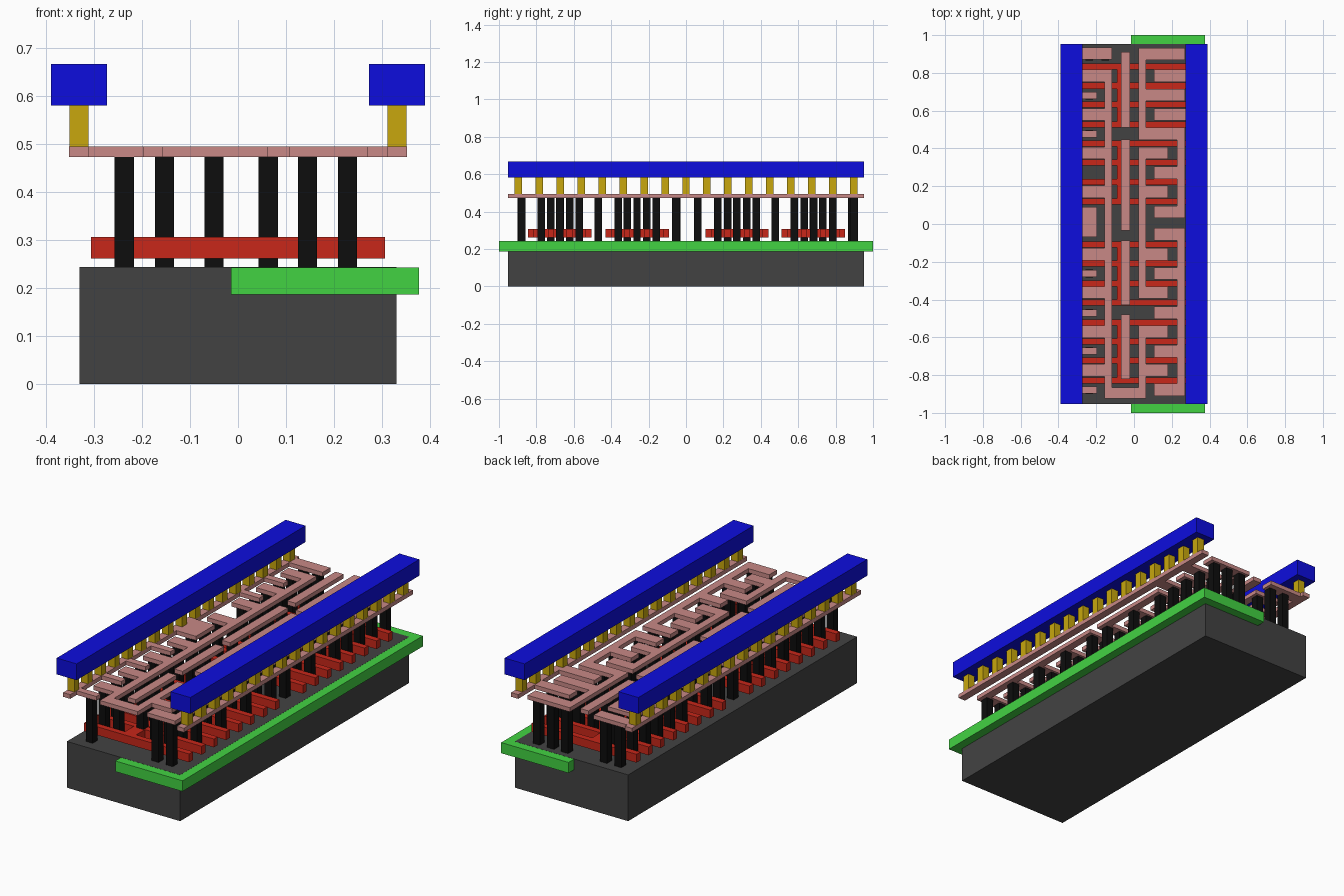
import bpy, bmesh


def material(name, rgb):
    m = bpy.data.materials.new(name)
    m.diffuse_color = (*rgb, 1)
    return m


GREY = material("dark_grey", (0.055, 0.055, 0.055))
GREEN = material("green", (0.055, 0.65, 0.055))
RED = material("red", (0.58, 0.02, 0.01))
BLACK = material("black", (0.004, 0.004, 0.004))
PINK = material("pink", (0.58, 0.25, 0.24))
YELLOW = material("yellow", (0.58, 0.39, 0.004))
BLUE = material("blue", (0.004, 0.004, 0.73))


def layer(name, rects, z0, z1, mat):
    """One object made of boxes (x0, x1, y0, y1), all between z0 and z1."""
    bm = bmesh.new()
    for x0, x1, y0, y1 in rects:
        for v in bmesh.ops.create_cube(bm, size=1)["verts"]:
            v.co.x = x0 if v.co.x < 0 else x1
            v.co.y = y0 if v.co.y < 0 else y1
            v.co.z = z0 if v.co.z < 0 else z1
    mesh = bpy.data.meshes.new(name)
    bm.to_mesh(mesh)
    bm.free()
    mesh.materials.append(mat)
    ob = bpy.data.objects.new(name, mesh)
    bpy.context.collection.objects.link(ob)


def bar(x0, x1, y, h):
    return (x0, x1, y - h / 2, y + h / 2)


def post(x, y):
    return (x - 0.02, x + 0.02, y - 0.02, y + 0.02)


# base block and the embedded well
layer("substrate", [(-0.33, 0.33, -0.953, 0.953)], 0, 0.2435, GREY)
layer("well", [(-0.015, 0.377, -1, 1)], 0.187, 0.243, GREEN)

# gate fingers: four groups of four, each joined by a strap
groups = [[0.833, 0.732, 0.632, 0.527], [0.426, 0.325, 0.222, 0.119],
          [-0.108, -0.209, -0.315, -0.415], [-0.521, -0.622, -0.723, -0.828]]
gates = []
for g in groups:
    gates += [bar(-0.306, 0.306, y, 0.032) for y in g]
    gates.append((-0.09, -0.025, g[3], g[0]))
layer("gate_fingers", gates, 0.262, 0.306, RED)

# metal tracks and the contact posts below them
H = 0.065
metal = [(s * 0.3315 - 0.0205, s * 0.3315 + 0.0205, -0.953, 0.953) for s in (-1, 1)]
posts = []

# left side: teeth from the rail
for y in (0.68, 0.477, 0.064, -0.05, -0.262, -0.47, -0.672, -0.88):
    metal.append(bar(-0.311, -0.197, y, 0.037))
    posts.append(post(-0.237, y))
metal.append((-0.311, -0.197, -0.05, 0.09))
metal.append((-0.311, -0.116, 0.87, 0.934))
posts += [post(-0.237, 0.885), post(-0.153, 0.885)]

# left side: output comb, running round the bottom to the right
for y in (0.785, 0.58, 0.376, 0.17, -0.16, -0.363, -0.571, -0.775):
    metal.append(bar(-0.278, -0.116, y, H))
    posts += [post(-0.237, y), post(-0.153, y)]
metal += [(-0.157, -0.116, -0.925, 0.817), (-0.157, 0.063, -0.925, -0.865)]

# right side: teeth from the rail, only in the first group
for y in (0.785, 0.58):
    metal.append(bar(0.106, 0.311, y, H))
    posts += [post(0.145, y), post(0.228, y)]

# right side: full-width bars of the first net
for y in (0.9, 0.683, 0.478):
    metal.append(bar(0.024, 0.27, y, H))
    posts += [post(x, y) for x in (0.063, 0.145, 0.228)]

# right side: fingers from the inner spine
for y in (0.376, 0.17, -0.16, -0.363, -0.571, -0.775):
    metal.append(bar(0.024, 0.18, y, H))
    posts += [post(0.063, y), post(0.145, y)]
metal += [(0.024, 0.063, y0, y1) for y0, y1 in
          ((0.446, 0.932), (-0.395, 0.408), (-0.925, -0.54))]

# right side: fingers from the outer spine
for y in (0.272, 0.064, -0.055, -0.262, -0.47, -0.674, -0.877):
    metal.append(bar(0.106, 0.27, y, H))
    posts += [post(0.145, y), post(0.228, y)]
metal += [(0.228, 0.27, y0, y1) for y0, y1 in ((0.032, 0.51), (-0.909, -0.023))]

# input bars on top of the gate straps
for g, (y0, y1) in zip(groups, ((0.51, 0.911), (-0.034, 0.447),
                                (-0.43, -0.087), (-0.82, -0.48))):
    metal.append((-0.07, -0.022, y0, y1))
    posts += [post(-0.05, g[1]), post(-0.05, g[2])]
layer("metal_tracks", metal, 0.473, 0.495, PINK)
layer("contact_posts", posts, 0.243, 0.473, BLACK)

# power rails on rows of short posts
for side, s in (("left", -1), ("right", 1)):
    layer(side + "_rail_posts",
          [post(s * 0.3315, 0.1122 * i) for i in range(-8, 9)], 0.495, 0.581, YELLOW)
    layer(side + "_power_rail",
          [(s * 0.3315 - 0.058, s * 0.3315 + 0.058, -0.953, 0.953)], 0.581, 0.667, BLUE)
